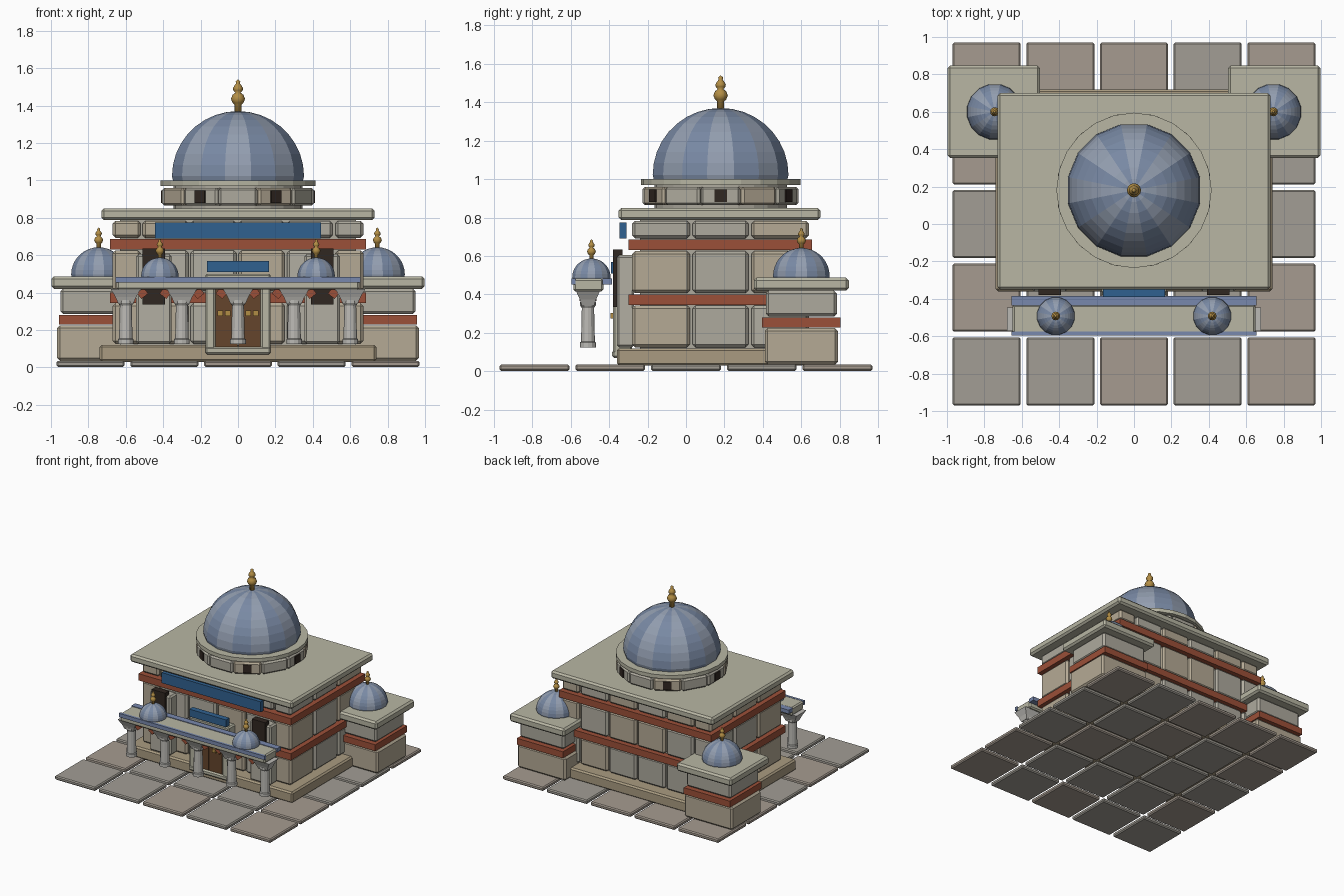
import bpy, bmesh, math, random
from mathutils import Matrix, Vector

if "Cube" in bpy.data.objects:
    bpy.data.objects.remove(bpy.data.objects["Cube"])
random.seed(4)


def mat(name, r, g, b):
    m = bpy.data.materials.new(name)
    m.diffuse_color = (r, g, b, 1)
    m.use_nodes = True
    m.node_tree.nodes["Principled BSDF"].inputs["Base Color"].default_value = m.diffuse_color
    return m


STONES = [mat("stone_grey", .42, .40, .34), mat("stone_tan", .46, .40, .30), mat("stone_pale", .45, .43, .36)]
PAVING = [mat("paving_grey", .36, .34, .30), mat("paving_warm", .38, .33, .28)]
TRIM = mat("trim", .48, .47, .37)
SAND = mat("sand", .40, .33, .22)
RED = mat("brick_red", .33, .08, .04)
BLUE = mat("tile_blue", .03, .12, .28)
EDGE = mat("edge_blue", .19, .25, .42)
LEAD = [mat("dome_blue", .19, .25, .37), mat("dome_light", .29, .34, .43)]
GOLD = mat("gold", .45, .27, .06)
DARK = mat("dark", .03, .02, .015)
WOOD = mat("wood", .13, .06, .025)
WHITE = mat("column_stone", .5, .49, .46)


def finish(bm, name, mats):
    me = bpy.data.meshes.new(name)
    bmesh.ops.recalc_face_normals(bm, faces=bm.faces)
    bm.to_mesh(me)
    bm.free()
    ob = bpy.data.objects.new(name, me)
    bpy.context.collection.objects.link(ob)
    for m in mats:
        me.materials.append(m)
    return ob


def box(name, x0, x1, y0, y1, z0, z1, m, bevel=0.0, turn=None):
    bm = bmesh.new()
    c = Vector(((x0 + x1) / 2, (y0 + y1) / 2, (z0 + z1) / 2))
    size = Matrix.Diagonal((x1 - x0, y1 - y0, z1 - z0, 1))
    bmesh.ops.create_cube(bm, size=1, matrix=Matrix.Translation(c) @ size)
    if turn:
        bm.transform(turn)
    ob = finish(bm, name, [m])
    if bevel:
        b = ob.modifiers.new("bevel", "BEVEL")
        b.width, b.segments = bevel, 1
    return ob


def lathe(name, profile, x, y, n, mats, offset=0.0):
    """Revolve (radius, z) points; materials alternate by segment."""
    bm = bmesh.new()
    rings = []
    for r, z in profile:
        if r == 0:
            rings.append([bm.verts.new((x, y, z))] * n)
        else:
            rings.append([bm.verts.new((x + r * math.cos(math.tau * i / n + offset),
                                        y + r * math.sin(math.tau * i / n + offset), z)) for i in range(n)])
    for a, b in zip(rings, rings[1:]):
        for i in range(n):
            j = (i + 1) % n
            vs = list(dict.fromkeys((a[i], a[j], b[j], b[i])))
            bm.faces.new(vs).material_index = i % len(mats)
    for ring, (r, z) in ((rings[0], profile[0]), (rings[-1], profile[-1])):
        if r:
            bm.faces.new(ring)
    return finish(bm, name, mats)


def dome(name, x, y, z, r, h, finial_h):
    prof = [(r * .985, z)] + [(r * math.cos(t), z + h * (.06 + .94 * math.sin(t)))
                              for t in [k * math.pi / 18 for k in range(9)]] + [(0, z + h)]
    lathe(name, prof, x, y, 16, LEAD, math.pi / 16)
    # finial: stem, large ball, small ball, tip
    f, t = finial_h, z + h - .01
    pts = [(.1, 0), (.1, .25), (.16, .3), (.21, .42), (.16, .54), (.08, .6), (.14, .67),
           (.15, .74), (.1, .82), (.06, .87), (.07, .94), (0, 1)]
    ob = lathe(name + "_finial", [(a * f, t + b * f) for a, b in pts], x, y, 12, [GOLD])
    ob.data.shade_smooth()


# paving
for i in range(5):
    for j in range(5):
        x, y = (i - 2) * .394, (j - 2) * .394
        box("paving_slab", x - .182, x + .182, y - .182, y + .182, 0.003, .035, random.choice(PAVING), .008)

# plinth and hall
box("plinth", -.74, .74, -.36, .72, .03, .12, SAND, .012)
box("hall_core", -.63, .63, -.24, .60, .11, .79, STONES[0])
for z0, z1 in ((.125, .343), (.407, .625), (.692, .783)):
    for s in (-1, 1):
        for y0, y1 in ((-.28, .02), (.035, .325), (.34, .64)):
            xs = sorted((s * .52, s * .67))
            box("side_wall_block", *xs, y0, y1, z0, z1, random.choice(STONES), .015)
    for y0, y1 in ((-.28, -.14), (.5, .64)):
        for k in range(4):
            x0 = -.51 + k * .257
            box("wall_block", x0, x0 + .245, y0, y1, z0, z1, random.choice(STONES), .015)
for z in (.345, .63):
    box("red_band", -.685, .685, -.30, .655, z, z + .055, RED)
box("main_roof", -.73, .73, -.35, .70, .787, .85, TRIM, .014)

# drum and main dome
DY = .18
lathe("drum_core", [(.345, .85), (.345, .975)], 0, DY, 24, [STONES[0]])
for k in range(12):
    turn = Matrix.Translation((0, DY, 0)) @ Matrix.Rotation(k * math.pi / 6, 4, "Z")
    box("drum_block", .32, .405, -.103, .103, .865, .96, STONES[k % 3], .012, turn)
    if k % 2 == 0:
        box("drum_window", .38, .412, -.032, .032, .88, .945, DARK, 0, turn)
lathe("drum_cornice", [(.415, .97), (.415, 1.0)], 0, DY, 24, [TRIM])
dome("main_dome", 0, DY, 1.0, .36, .37, .18)

# rear corner towers
for s in (-1, 1):
    cx, cy = s * .75, .6

    def tower(name, hx, hy, z0, z1, m, bevel=0.0):
        box(name, cx - hx, cx + hx, cy - hy, cy + hy, z0, z1, m, bevel)

    tower("tower_lower", .217, .19, .035, .225, STONES[1], .015)
    tower("tower_band", .207, .205, .228, .28, RED)
    tower("tower_upper", .2, .185, .285, .42, STONES[0], .015)
    tower("tower_roof", .247, .247, .42, .487, TRIM, .014)
    dome("tower_dome", s * .745, .6, .487, .15, .155, .115)

# portal with double door
box("portal_frame_top", -.175, .175, -.37, -.28, .42, .5, TRIM, .01)
box("portal_sill", -.175, .175, -.385, -.28, .07, .11, TRIM, .01)
for s in (-1, 1):
    box("portal_jamb", *sorted((s * .12, s * .175)), -.38, -.28, .07, .43, TRIM, .01)
    box("door_leaf", *sorted((s * .003, s * .12)), -.375, -.28, .11, .42, WOOD)
    for x in (.055, .095):
        box("door_fitting", s * x - .014, s * x + .014, -.392, -.37, .275, .303, GOLD)
    # tall windows
    c = s * .45
    box("window_surround", c - .095, c + .095, -.36, -.27, .125, .605, STONES[2], .012)
    box("window_pane", c - .06, c + .06, -.38, -.33, .335, .635, DARK)
box("door_panel", -.165, .165, -.39, -.345, .51, .57, BLUE)
box("facade_panel", -.445, .445, -.345, -.31, .69, .775, BLUE)

# portico
PY = -.51
for k in range(5):
    x = (k - 2) * .3
    lathe("column", [(.042, .125), (.042, .15), (.036, .155), (.032, .33), (.042, .345), (.042, .36)],
          x, PY, 12, [WHITE])
    r2 = math.sqrt(2)
    cap = lathe("capital", [(.04 * r2, .34), (.055 * r2, .375), (.08 * r2, .418)], x, PY, 4, [WHITE], math.pi / 4)
    for v in cap.data.vertices:
        v.co.y = PY + (v.co.y - PY) * .78
    for s in (-1, 1):
        if abs(x + s * .1) < .65:
            turn = Matrix.Translation((x + s * .088, PY, .395)) @ Matrix.Rotation(s * .9, 4, "Y")
            box("arch_stone", -.02, .02, -.045, .045, -.022, .025, RED, 0, turn)
box("portico_beam", -.65, .65, -.585, -.43, .415, .482, TRIM, .01)
box("portico_front_edge", -.655, .655, -.595, -.575, .453, .484, EDGE)
box("portico_back_edge", -.655, .655, -.435, -.385, .453, .484, EDGE)
for s in (-1, 1):
    dome("portico_dome", s * .418, -.492, .482, .102, .105, .11)
